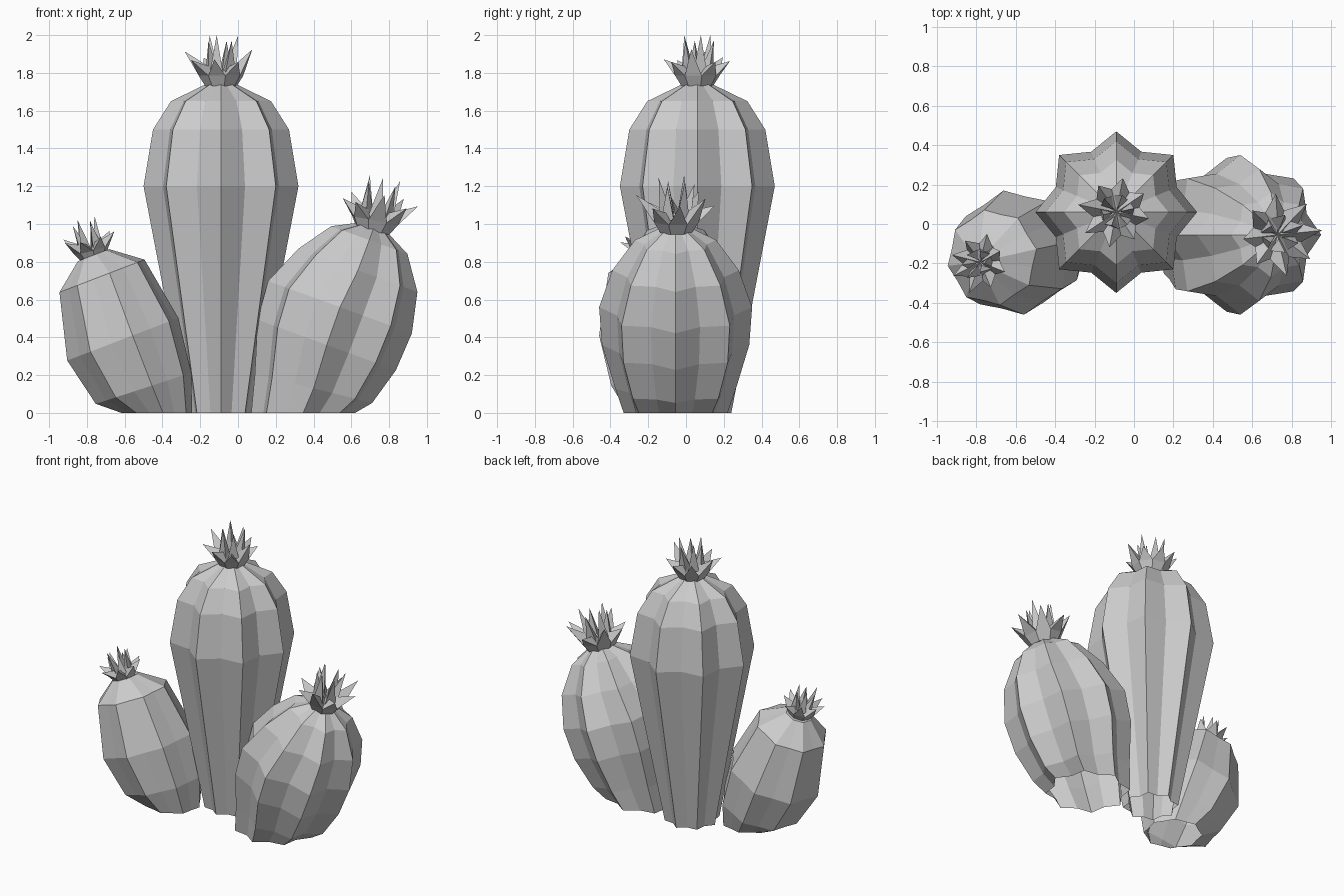
import bpy, bmesh, math, random
from mathutils import Matrix, Vector

cube = bpy.data.objects.get("Cube")
if cube:
    bpy.data.objects.remove(cube, do_unlink=True)

random.seed(4)
RIBS = 8

grey = bpy.data.materials.new("plain_grey")
grey.use_nodes = True
grey.diffuse_color = (0.6, 0.6, 0.6, 1)
grey.node_tree.nodes["Principled BSDF"].inputs["Base Color"].default_value = (0.6, 0.6, 0.6, 1)


def finish(bm, name):
    mesh = bpy.data.meshes.new(name)
    bm.to_mesh(mesh)
    bm.free()
    mesh.materials.append(grey)
    obj = bpy.data.objects.new(name, mesh)
    bpy.context.collection.objects.link(obj)


def polar(radius, angle, z):
    return Vector((radius * math.cos(angle), radius * math.sin(angle), z))


def tilt(side, forward=0):
    return Matrix.Rotation(math.radians(forward), 3, 'X') @ Matrix.Rotation(math.radians(side), 3, 'Y')


def bridge(bm, low, high):
    n = len(low)
    for i in range(n):
        j = (i + 1) % n
        bm.faces.new((low[i], low[j], high[j], high[i]))


# Ribbed body, open below: star-shaped rings, each (centre x, y, z, rib radius, lean)
def body(name, rings, valley, phase=0):
    bm = bmesh.new()
    loops = []
    for x, y, z, radius, lean in rings:
        loop = []
        for i in range(RIBS * 2):
            r = radius * (valley if i % 2 else 1)
            point = polar(r, phase + math.pi * i / RIBS, 0)
            loop.append(bm.verts.new(Vector((x, y, z)) + tilt(lean) @ point))
        loops.append(loop)
    for low, high in zip(loops, loops[1:]):
        bridge(bm, low, high)
    bm.faces.new(loops[-1])
    finish(bm, name)


# Spiky flower: faceted cup with two rows of pointed petals
def flower(name, base, turn, size, phase):
    bm = bmesh.new()
    n = 8
    step = 2 * math.pi / n
    foot = [bm.verts.new(polar(0.085, i * step, 0)) for i in range(n)]
    rim = [bm.verts.new(polar(0.12, i * step, 0.055)) for i in range(n)]
    heart = bm.verts.new((0, 0, 0.07))
    bm.faces.new(foot[::-1])
    bridge(bm, foot, rim)
    for i in range(n):
        a, b = rim[i], rim[(i + 1) % n]
        mid = (i + 0.5) * step
        tip = bm.verts.new(polar(random.uniform(0.16, 0.2), mid, random.uniform(0.12, 0.2)))
        inner = bm.verts.new(polar(0.06, mid, 0.10))
        for tri in ((a, b, tip), (b, inner, tip), (inner, a, tip), (a, inner, heart), (inner, b, heart)):
            bm.faces.new(tri)
    for i in range(6):
        angle = i * math.pi / 3
        tip = bm.verts.new(polar(random.uniform(0.06, 0.1), angle, 0.27 - 0.03 * (i % 2)))
        corners = [bm.verts.new(polar(0.085, angle - 0.45, 0.07)),
                   bm.verts.new(polar(0.085, angle + 0.45, 0.07)),
                   bm.verts.new(polar(0.02, angle, 0.09))]
        for k in range(3):
            bm.faces.new((corners[k], corners[(k + 1) % 3], tip))
    spin = Matrix.Rotation(phase, 4, 'Z')
    bm.transform(Matrix.Translation(base) @ turn.to_4x4() @ spin @ Matrix.Scale(size, 4))
    finish(bm, name)


# Tall upright cactus
body("tall_cactus", [(-0.09, 0.06, z, r, 0) for z, r in
     ((0, 0.18), (1.2, 0.41), (1.5, 0.36), (1.65, 0.265), (1.74, 0.08))], 0.81)
flower("tall_flower", (-0.09, 0.06, 1.73), tilt(0), 1.0, 0.2)

# Wide cactus leaning to the left, standing flat on the ground
body("wide_cactus", [(x, -0.055, z, r, lean) for x, z, r, lean in
     ((0.345, 0, 0.275, 0), (0.40, 0.13, 0.32, 14), (0.47, 0.36, 0.39, 20), (0.54, 0.56, 0.405, 20),
      (0.635, 0.755, 0.335, 20), (0.695, 0.915, 0.215, 20), (0.72, 0.985, 0.07, 20))], 0.83)
flower("wide_flower", (0.715, -0.055, 0.96), tilt(11), 1.07, 0.5)

# Small cactus leaning to the right, with shallow ribs
body("small_cactus", [(-0.43, -0.12, 0, 0.19, 0), (-0.50, -0.13, 0.13, 0.27, -18),
     (-0.61, -0.145, 0.39, 0.32, -21), (-0.72, -0.17, 0.725, 0.245, -21),
     (-0.765, -0.185, 0.835, 0.09, -21)], 0.91, math.radians(10))
flower("small_flower", (-0.765, -0.19, 0.82), tilt(-14, 4), 0.8, 0.1)
